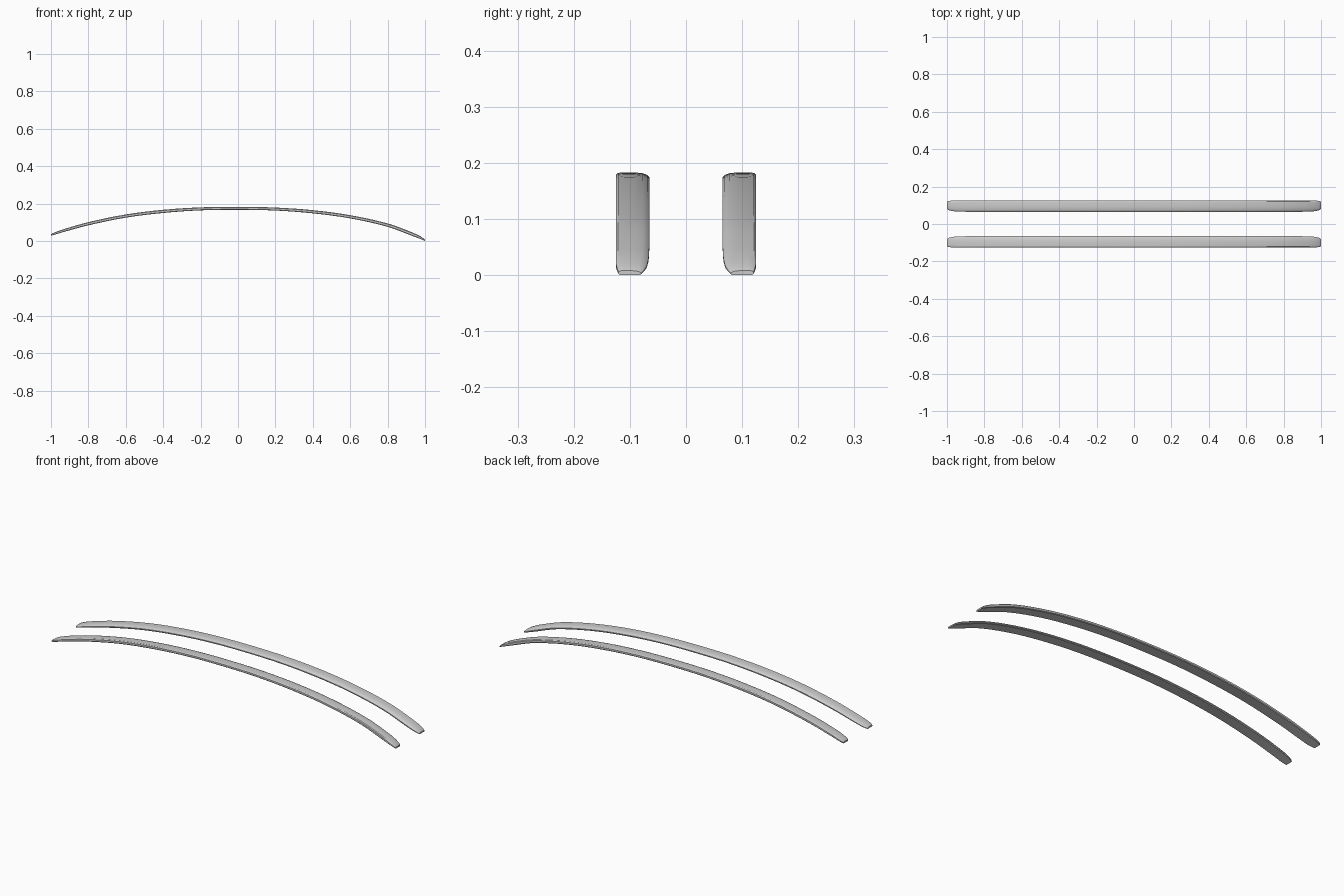
import bpy, bmesh

if "Cube" in bpy.data.objects:
    bpy.data.objects.remove(bpy.data.objects["Cube"])

# stations along the rail: x, top height, thickness, inner edge y, outer edge y
STATIONS = [
    (-1.0, 0.036, 0.008, 0.080, 0.120), (-0.99, 0.042, 0.011, 0.074, 0.123),
    (-0.97, 0.050, 0.013, 0.069, 0.125), (-0.93, 0.064, 0.015, 0.066, 0.125),
    (-0.8, 0.101, 0.017, 0.065, 0.125), (-0.6, 0.142, 0.017, 0.065, 0.125),
    (-0.4, 0.167, 0.017, 0.065, 0.125), (-0.2, 0.180, 0.016, 0.065, 0.125),
    (0.0, 0.183, 0.016, 0.065, 0.125), (0.2, 0.179, 0.016, 0.065, 0.125),
    (0.4, 0.165, 0.017, 0.065, 0.125), (0.6, 0.138, 0.017, 0.065, 0.125),
    (0.8, 0.094, 0.018, 0.065, 0.125), (0.93, 0.047, 0.019, 0.066, 0.125),
    (0.97, 0.028, 0.015, 0.069, 0.125), (0.99, 0.016, 0.011, 0.074, 0.123),
    (1.0, 0.008, 0.008, 0.080, 0.120)]

# rounded cross-section: (0 inner .. 1 outer, 0 bottom .. 1 top)
SECTION = [(0.05, 0.0), (0.0, 0.2), (0.0, 0.45), (0.06, 0.7), (0.2, 0.9), (0.45, 1.0),
           (0.75, 1.0), (0.93, 0.95), (1.0, 0.75), (1.0, 0.2), (0.95, 0.0)]


def spline(a, b, c, d, t):
    # uneven-spacing cubic through b and c, parameterised by x
    out = [b[0] + (c[0] - b[0]) * t]
    h = c[0] - b[0]
    for i in range(1, 5):
        m0 = (c[i] - a[i]) / (c[0] - a[0])
        m1 = (d[i] - b[i]) / (d[0] - b[0])
        out.append((2*t**3 - 3*t*t + 1) * b[i] + (t**3 - 2*t*t + t) * h * m0
                   + (3*t*t - 2*t**3) * c[i] + (t**3 - t*t) * h * m1)
    return out


def make_rail(name, side):
    rows = []
    n = len(STATIONS)
    for k in range(n - 1):
        a, b, c = STATIONS[max(k - 1, 0)], STATIONS[k], STATIONS[k + 1]
        d = STATIONS[min(k + 2, n - 1)]
        steps = 4 if c[0] - b[0] > 0.1 else 2
        rows += [spline(a, b, c, d, s / steps) for s in range(steps)]
    rows.append(STATIONS[-1])

    bm = bmesh.new()
    rings = []
    for x, top, thick, yi, yo in rows:
        rings.append([bm.verts.new((x, side * (yi + u * (yo - yi)), top - thick * (1 - v)))
                      for u, v in SECTION])
    m = len(SECTION)
    for r0, r1 in zip(rings, rings[1:]):
        for i in range(m):
            j = (i + 1) % m
            bm.faces.new((r0[i], r0[j], r1[j], r1[i]))
    bm.faces.new(rings[0])
    bm.faces.new(rings[-1])
    bmesh.ops.recalc_face_normals(bm, faces=bm.faces)
    mesh = bpy.data.meshes.new(name)
    bm.to_mesh(mesh)
    bm.free()
    obj = bpy.data.objects.new(name, mesh)
    bpy.context.collection.objects.link(obj)
    bpy.ops.object.select_all(action='DESELECT')
    obj.select_set(True)
    bpy.context.view_layer.objects.active = obj
    bpy.ops.object.shade_smooth_by_angle()


# pair of mirrored arched rails
make_rail("front_rail", -1)
make_rail("back_rail", 1)
